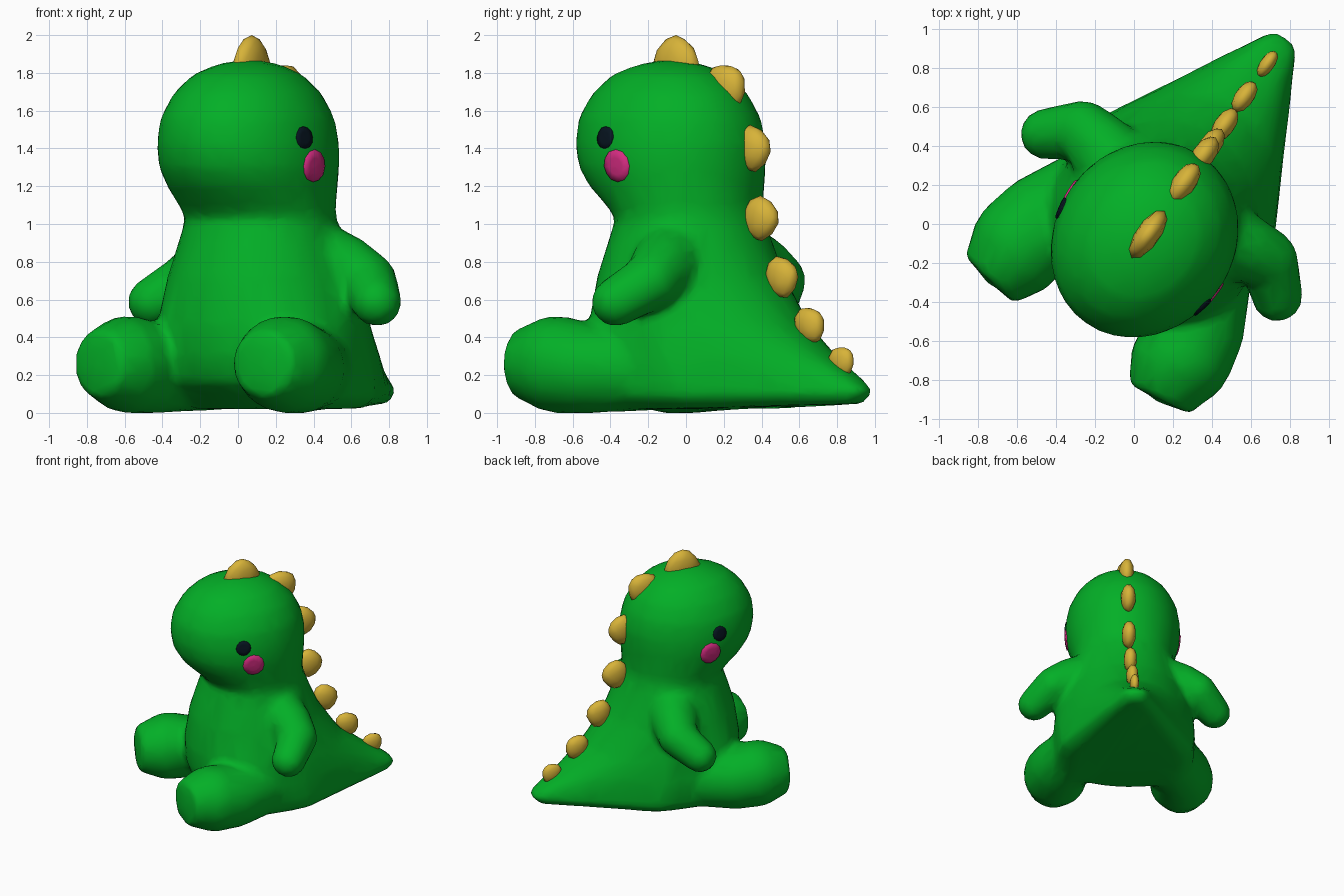
import bpy, bmesh, math
from mathutils import Matrix, Vector

if "Cube" in bpy.data.objects:
    bpy.data.objects.remove(bpy.data.objects["Cube"])

# Whole toy is turned 35 degrees; parts are built facing local -y
PLACE = Matrix.Translation((0.072, -0.053, 0)) @ Matrix.Rotation(math.radians(-35), 4, 'Z')


def material(name, rgb):
    m = bpy.data.materials.new(name)
    m.diffuse_color = (*rgb, 1)
    m.use_nodes = True
    m.node_tree.nodes["Principled BSDF"].inputs["Base Color"].default_value = m.diffuse_color
    return m


GREEN = material("green plush", (0.001, 0.43, 0.02))
GOLD = material("gold felt", (0.68, 0.45, 0.04))
PINK = material("pink cheek", (0.66, 0.025, 0.22))
DARK = material("dark eye", (0.002, 0.007, 0.014))


def finish(bm, name, mat):
    bmesh.ops.recalc_face_normals(bm, faces=bm.faces)
    for f in bm.faces:
        f.smooth = True
    me = bpy.data.meshes.new(name)
    bm.to_mesh(me)
    bm.free()
    me.materials.append(mat)
    ob = bpy.data.objects.new(name, me)
    bpy.context.collection.objects.link(ob)
    ob.matrix_world = PLACE
    return ob


# Torso, tail and head: horizontal slices
# (height, centre y, half width, front reach, back reach, tail taper)
SLICES = [
    (0.02, 0.08, 0.46, 0.24, 1.10, 1.0), (0.08, 0.08, 0.55, 0.32, 1.17, 1.0),
    (0.16, 0.08, 0.56, 0.45, 1.12, 1.0), (0.30, 0.08, 0.57, 0.50, 0.91, 0.55),
    (0.47, 0.08, 0.56, 0.51, 0.70, 0.25), (0.72, 0.08, 0.50, 0.475, 0.53, 0.15),
    (0.90, 0.08, 0.44, 0.42, 0.45, 0), (1.03, 0.08, 0.405, 0.375, 0.40, 0),
    (1.10, 0.05, 0.415, 0.41, 0.42, 0), (1.20, 0.01, 0.44, 0.48, 0.47, 0),
    (1.30, -0.02, 0.46, 0.515, 0.505, 0), (1.42, -0.03, 0.462, 0.53, 0.52, 0),
    (1.56, -0.03, 0.44, 0.515, 0.49, 0), (1.69, -0.03, 0.375, 0.44, 0.42, 0),
    (1.79, -0.03, 0.28, 0.33, 0.31, 0), (1.845, -0.03, 0.16, 0.18, 0.18, 0),
    (1.87, -0.03, 0.04, 0.04, 0.04, 0),
]
SEG = 48
bm = bmesh.new()
rings = []
for z, cy, w, front, back, taper in SLICES:
    ring = []
    for i in range(SEG):
        t = 2 * math.pi * i / SEG
        c, s = math.cos(t), math.sin(t)
        wide = abs(c)
        if s > 0:  # straight sides running in to the tail tip
            wide = wide * (1 - taper) + min(wide, 1.25 - 1.12 * s) * taper
        y = cy + s * (back if s > 0 else front)
        lift = 0.035 * max(0, y - 0.4) if z < 0.1 else 0
        ring.append(bm.verts.new((math.copysign(wide, c) * w, y, z + lift)))
    rings.append(ring)
for lo, hi in zip(rings, rings[1:]):
    for i in range(SEG):
        j = (i + 1) % SEG
        bm.faces.new((lo[i], lo[j], hi[j], hi[i]))
bm.faces.new(rings[0][::-1])
bm.faces.new(rings[-1])


# Arms and legs: swept balls, merged into the skin by the remesh
def limb(points, side):
    for (p0, r0), (p1, r1) in zip(points, points[1:]):
        for k in range(7):
            t = k / 6
            c = Vector(p0).lerp(Vector(p1), t)
            c.x *= side
            bmesh.ops.create_icosphere(bm, subdivisions=3, radius=r0 + (r1 - r0) * t,
                                       matrix=Matrix.Translation(c))


ARM = [((0.25, 0.17, 0.84), 0.20), ((0.44, 0.225, 0.77), 0.178),
       ((0.58, 0.25, 0.70), 0.152), ((0.725, 0.12, 0.587), 0.134)]
LEG = [((0.33, 0.10, 0.23), 0.22), ((0.49, -0.25, 0.235), 0.24),
       ((0.508, -0.41, 0.257), 0.26), ((0.52, -0.50, 0.257), 0.18)]
for side in (1, -1):
    limb(ARM, side)
    limb(LEG, side)
    # blunt sole of the foot, turned slightly outward
    bmesh.ops.create_cone(bm, cap_ends=True, segments=20, radius1=0.255, radius2=0.178, depth=0.195,
                          matrix=Matrix.Translation((0.52 * side, -0.565, 0.26))
                          @ Matrix.Rotation(math.radians(9 * side), 4, 'Z')
                          @ Matrix.Rotation(math.pi / 2, 4, 'X'))
body = finish(bm, "body", GREEN)
rm = body.modifiers.new("merge", 'REMESH')
rm.mode = 'VOXEL'
rm.voxel_size = 0.025
rm.use_smooth_shade = True
sm = body.modifiers.new("soften", 'SMOOTH')
sm.factor = 0.5
sm.iterations = 14
dc = body.modifiers.new("simplify", 'DECIMATE')
dc.ratio = 0.1

bpy.context.view_layer.update()
skin = body.evaluated_get(bpy.context.evaluated_depsgraph_get())


# Eyes and cheeks: thin patches laid on the head
def patch(name, x, y, z, half_w, half_h, mat, lift):
    b = bmesh.new()
    levels = []
    for scale, up in ((0.01, lift), (0.5, lift), (0.95, lift), (1.0, -0.004)):
        row = []
        for i in range(12):
            t = 2 * math.pi * i / 12
            target = Vector((x, y + math.cos(t) * half_w * scale, z + math.sin(t) * half_h * scale))
            _, hit, n, _ = skin.closest_point_on_mesh(target)
            out = Vector((hit.x, hit.y + 0.03, (hit.z - 1.42) * 1.1)).normalized()
            row.append(b.verts.new(hit + out * up))
        levels.append(row)
    for r0, r1 in zip(levels, levels[1:]):
        for i in range(12):
            j = (i + 1) % 12
            b.faces.new((r0[i], r0[j], r1[j], r1[i]))
    b.faces.new(levels[0])
    ob = finish(b, name, mat)
    if sum(f.normal.x * f.area for f in ob.data.polygons) * x < 0:
        ob.data.flip_normals()


for side, label in ((1, "left"), (-1, "right")):
    patch(label + "_eye", 0.46 * side, -0.15, 1.46, 0.062, 0.062, DARK, 0.009)
    patch(label + "_cheek", 0.47 * side, -0.07, 1.305, 0.09, 0.091, PINK, 0.009)

# Back spikes: (y, z, upward tilt, half length, half height, half width)
SPIKES = [(0.0, 1.855, 90, 0.14, 0.145, 0.062), (0.322, 1.725, 40, 0.128, 0.125, 0.062),
          (0.497, 1.40, 8, 0.12, 0.11, 0.06), (0.55, 1.03, 2, 0.115, 0.11, 0.058),
          (0.685, 0.72, 18, 0.11, 0.10, 0.054), (0.865, 0.467, 38, 0.10, 0.09, 0.05),
          (1.07, 0.274, 45, 0.08, 0.08, 0.038)]
for n, (y, z, tilt, length, height, width) in enumerate(SPIKES, 1):
    b = bmesh.new()
    bmesh.ops.create_icosphere(b, subdivisions=2, radius=1)
    for v in b.verts:
        taper = 1.05 - 0.25 * max(v.co.z, 0)
        v.co = Vector((v.co.x * width, v.co.y * length * taper, v.co.z * height))
    b.transform(Matrix.Translation((0, y, z)) @ Matrix.Rotation(math.radians(tilt - 90), 4, 'X'))
    finish(b, "back_spike_%d" % n, GOLD)
